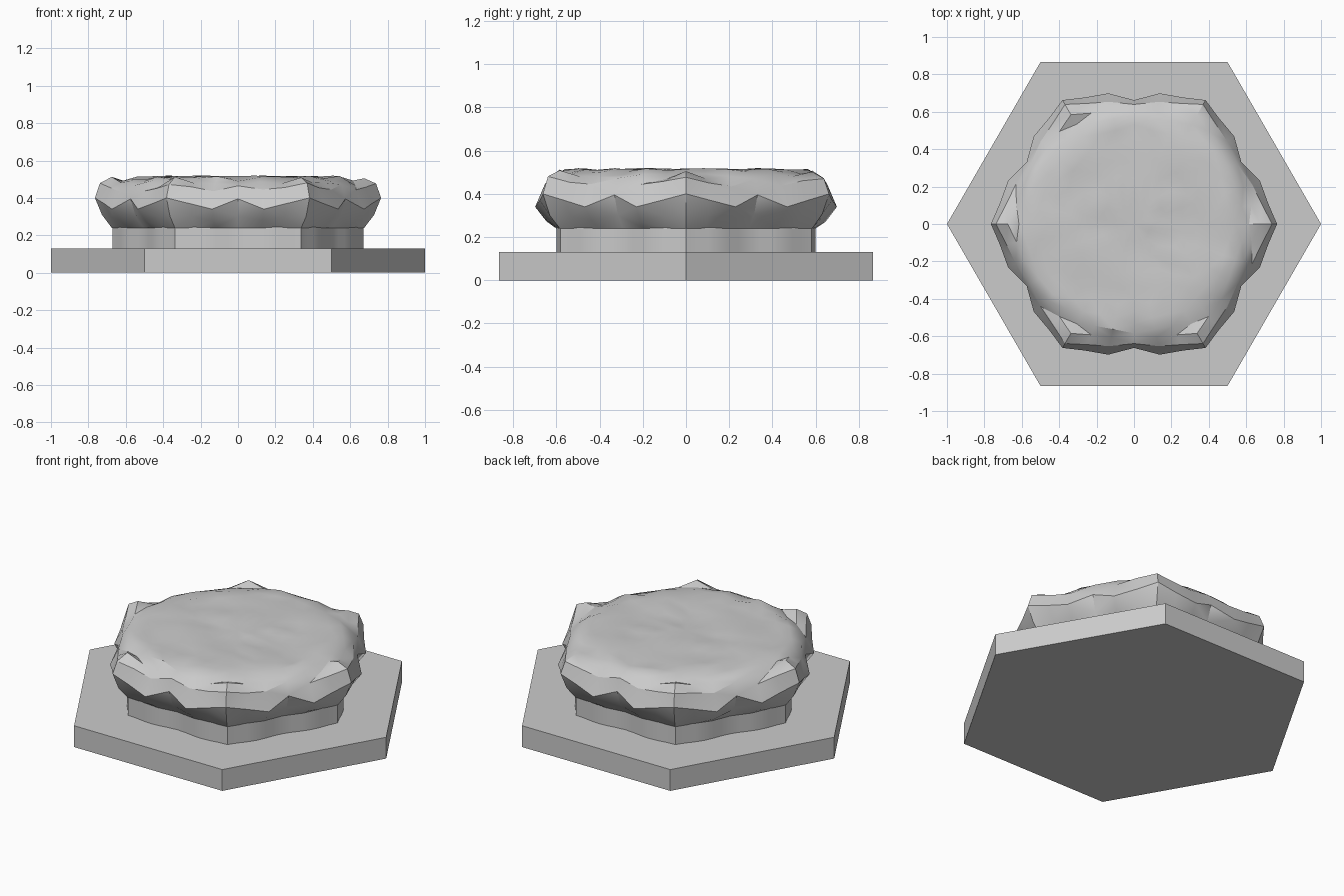
import bpy, bmesh, math, random
from mathutils import Vector, noise

random.seed(4)
if "Cube" in bpy.data.objects:
    bpy.data.objects.remove(bpy.data.objects["Cube"])

# One plain stone colour
stone = bpy.data.materials.new("stone_grey")
stone.use_nodes = True
GREY = (0.6, 0.6, 0.6, 1)
stone.diffuse_color = GREY
stone.node_tree.nodes["Principled BSDF"].inputs["Base Color"].default_value = GREY


def outline(corner, amp, fractions, bumps):
    """Hexagon outline with each side pushed outward by amp * bump."""
    points = []
    for side in range(6):
        a, b = (Vector((math.cos(t), math.sin(t), 0)) * corner
                for t in (side * math.pi / 3, (side + 1) * math.pi / 3))
        out = (a + b).normalized()
        for f, bump in zip(fractions, bumps):
            points.append(a.lerp(b, f) + out * amp * bump)
    return points


def loft(name, rings, smooth, tip=None, split=False):
    """Skin a stack of rings; close the bottom, and the top flat or to a tip."""
    bm = bmesh.new()
    loops = [[bm.verts.new(p) for p in ring] for ring in rings]
    n = len(loops[0])
    bm.faces.new(loops[0][::-1])
    for low, high in zip(loops, loops[1:]):
        for i in range(n):
            j = (i + 1) % n
            bm.faces.new((low[i], low[j], high[j], high[i]))
    if tip is None:
        bm.faces.new(loops[-1])
    else:
        centre = bm.verts.new(tip)
        for i in range(n):
            bm.faces.new((loops[-1][i], loops[-1][(i + 1) % n], centre))
    if split:
        bmesh.ops.triangulate(bm, faces=[f for f in bm.faces if len(f.verts) == 4],
                              quad_method='SHORT_EDGE')
    bmesh.ops.recalc_face_normals(bm, faces=bm.faces[:])
    mesh = bpy.data.meshes.new(name)
    bm.to_mesh(mesh)
    bm.free()
    mesh.materials.append(stone)
    obj = bpy.data.objects.new(name, mesh)
    bpy.context.collection.objects.link(obj)
    if smooth:
        bpy.ops.object.select_all(action='DESELECT')
        obj.select_set(True)
        bpy.context.view_layer.objects.active = obj
        bpy.ops.object.shade_smooth_by_angle(angle=math.radians(30))
    return obj


def at_height(points, z):
    return [Vector((p.x, p.y, z)) for p in points]


# Hexagonal base tile
tile = outline(1, 0, [0], [0])
loft("base_tile", [at_height(tile, 0), at_height(tile, 0.13)], False)

# Scalloped neck under the rock
steps = [i / 12 for i in range(12)]
wave = [math.sin(2 * math.pi * f) ** 2 for f in steps]
neck = outline(0.672, 0.018, steps, wave)
loft("neck", [at_height(neck, 0.13), at_height(neck, 0.25)], True)

# Rock cap: columns per side are corner, quarter, bump, middle, bump, quarter
COLUMNS = [0, 0.16, 0.32, 0.5, 0.68, 0.84]
BUMPS = [0, 0.4, 1, 0, 1, 0.4]


def rock_ring(corner, amp, heights, jitter=0.0):
    ring = outline(corner, amp, COLUMNS, BUMPS)
    for i, p in enumerate(ring):
        p.z = heights[i % 6] + random.uniform(-jitter, jitter)
    return ring


def crust(p):
    """Shallow ripples on the top, stretched from side to side."""
    p.z = 0.512 + 0.012 * noise.noise(Vector((p.x * 4, p.y * 9, 0.3)))
    return p


rings = [
    rock_ring(0.675, 0.016, [0.24] * 6),
    rock_ring(0.728, 0.016, [0.305, 0.30, 0.275, 0.30, 0.275, 0.30], 0.006),
    rock_ring(0.765, 0.036, [0.40, 0.37, 0.34, 0.395, 0.34, 0.37]),
    rock_ring(0.738, 0.014, [0.475, 0.455, 0.44, 0.47, 0.44, 0.455], 0.006),
    rock_ring(0.675, 0.02, [0.505, 0.475, 0.485, 0.495, 0.485, 0.475], 0.008),
    rock_ring(0.615, 0.03, [0.485, 0.50, 0.508, 0.505, 0.508, 0.50], 0.01),
]
# Top surface rings, rounding off toward the centre
for size in (0.54, 0.46, 0.37, 0.28, 0.19, 0.1):
    rings.append([crust(p) for p in outline(size, size * 0.06, COLUMNS, BUMPS)])

loft("rock_cap", rings, True, tip=crust(Vector((0, 0, 0))), split=True)
